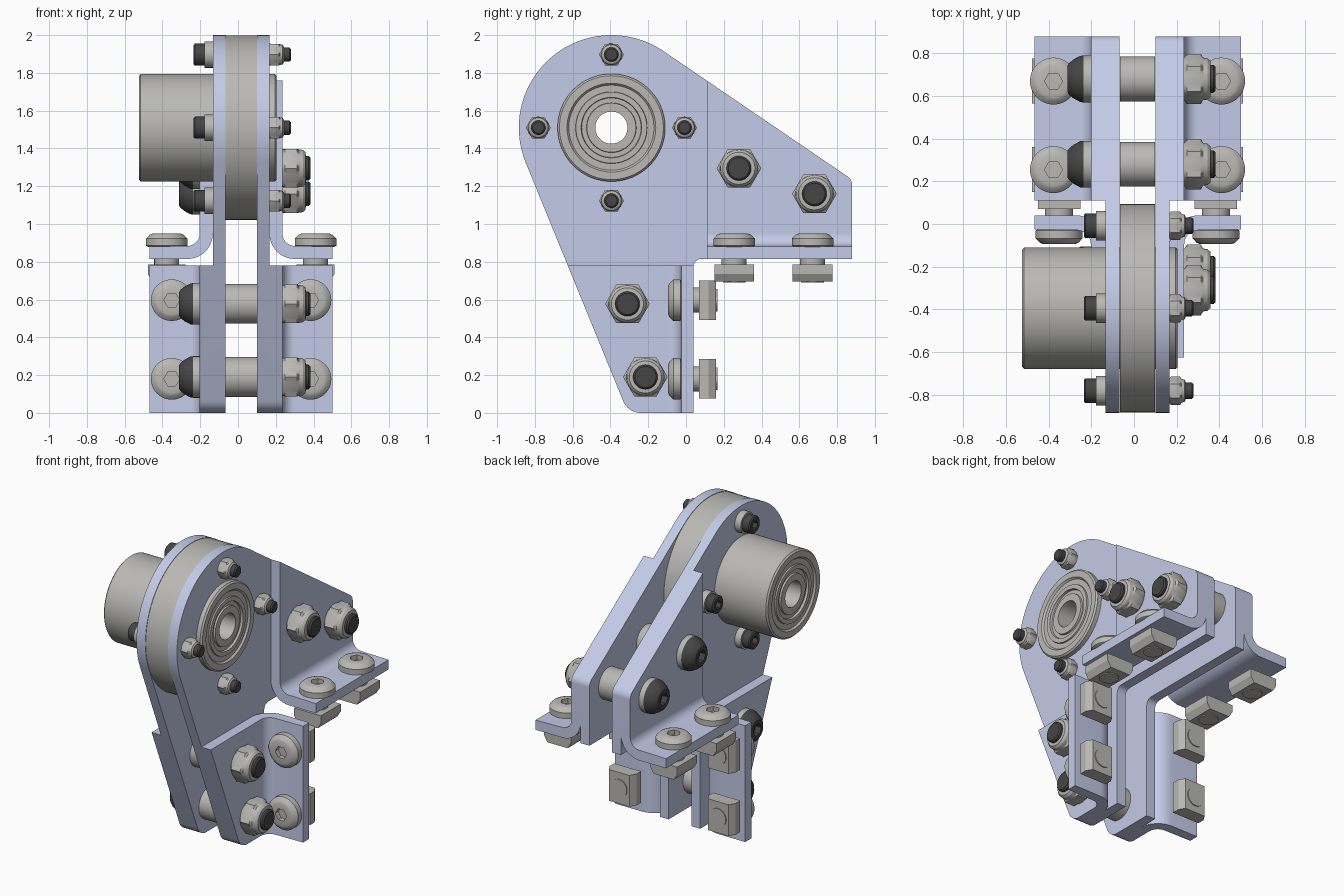
import bpy, bmesh, math
from mathutils import Vector

if "Cube" in bpy.data.objects:
    bpy.data.objects.remove(bpy.data.objects["Cube"])


def material(name, rgb):
    m = bpy.data.materials.new(name)
    m.use_nodes = True
    m.diffuse_color = (*rgb, 1)
    m.node_tree.nodes["Principled BSDF"].inputs["Base Color"].default_value = (*rgb, 1)
    return m


LAVENDER = material("lavender sheet metal", (0.59, 0.64, 0.86))
STEEL = material("grey steel", (0.49, 0.485, 0.46))
BLACK = material("black oxide", (0.06, 0.06, 0.06))


def finish(name, bm, mat):
    bmesh.ops.recalc_face_normals(bm, faces=bm.faces)
    mesh = bpy.data.meshes.new(name)
    bm.to_mesh(mesh)
    bm.free()
    mesh.materials.append(mat)
    mesh.shade_smooth()
    mesh.set_sharp_from_angle(angle=math.radians(30))
    ob = bpy.data.objects.new(name, mesh)
    bpy.context.collection.objects.link(ob)
    return ob


def turned(name, profile, loc, direction, mat, closed=False, segs=48):
    """Revolve (height, radius, is_hex) points around a direction."""
    bm = bmesh.new()
    rings = []
    for h, r, *is_hex in profile:
        ring = []
        for i in range(segs):
            a = math.tau * i / segs
            k = r
            if is_hex:
                k = r * math.cos(math.pi / 6) / math.cos(a % (math.pi / 3) - math.pi / 6)
            ring.append(bm.verts.new((k * math.cos(a), k * math.sin(a), h)))
        rings.append(ring)
    pairs = list(zip(rings, rings[1:]))
    if closed:
        pairs.append((rings[-1], rings[0]))
    else:
        bm.faces.new(rings[0])
        bm.faces.new(rings[-1])
    for p, q in pairs:
        for i in range(segs):
            j = (i + 1) % segs
            bm.faces.new((p[i], p[j], q[j], q[i]))
    ob = finish(name, bm, mat)
    ob.location = loc
    ob.rotation_mode = 'QUATERNION'
    ob.rotation_quaternion = Vector(direction).to_track_quat('Z', 'Y')
    return ob


def prism(name, loops, to3d, depth, mat):
    """Fill 2D loops (outline, then holes) and extrude them."""
    bm = bmesh.new()
    edges = []
    for loop in loops:
        vs = [bm.verts.new(to3d(*p)) for p in loop]
        edges += [bm.edges.new((vs[i - 1], vs[i])) for i in range(len(vs))]
    bmesh.ops.triangle_fill(bm, edges=edges, use_beauty=True)
    out = bmesh.ops.extrude_face_region(bm, geom=bm.faces[:])["geom"]
    bmesh.ops.translate(bm, vec=depth, verts=[v for v in out if isinstance(v, bmesh.types.BMVert)])
    return finish(name, bm, mat)


def arc(c, r, a0, a1, n):
    return [(c[0] + r * math.cos(a0 + (a1 - a0) * i / n),
             c[1] + r * math.sin(a0 + (a1 - a0) * i / n)) for i in range(n + 1)]


def fillet(prev, corner, nxt, r):
    p, c, n = Vector(prev), Vector(corner), Vector(nxt)
    u, v = (p - c).normalized(), (n - c).normalized()
    half = u.angle(v) / 2
    centre = c + (u + v).normalized() * (r / math.sin(half))
    a = c + u * (r / math.tan(half)) - centre
    b = c + v * (r / math.tan(half)) - centre
    pts = []
    for i in range(9):
        w = a.lerp(b, i / 8).normalized() * r + centre
        pts.append((w.x, w.y))
    return pts


# Shared layout: side plates mirror about MID, hub is centred on HUB (y, z)
MID = 0.0165
HUB, RIM = (-0.395, 1.51), 0.49
NOSE, TOE = (0.88, 1.235), (-0.307, 0)
BACK, FOOT_Y, SHELF_Z, LOW_TOP, UP_Y = 0.88, 0.04, 0.815, 0.78, 0.11
PLATE_IN, PLATE_OUT, WEB_OUT, FLANGE_END = 0.084, 0.150, 0.219, 0.484
BEND = 0.134


def tangent_angle(p, sign):
    d = Vector(p) - Vector(HUB)
    return math.atan2(d.y, d.x) + sign * math.acos(RIM / d.length)


a_nose, a_toe = tangent_angle(NOSE, 1), tangent_angle(TOE, -1) + math.tau
rim = arc(HUB, RIM, a_nose, a_toe, 48)
t_nose, t_toe = rim[0], rim[-1]
nose_round = fillet((BACK, SHELF_Z), NOSE, t_nose, 0.06)
toe_round = fillet(t_toe, TOE, (FOOT_Y, 0), 0.1)
notch = fillet((FOOT_Y, 0), (FOOT_Y, SHELF_Z), (BACK, SHELF_Z), 0.04)
plate_outline = rim + toe_round + [(FOOT_Y, 0)] + notch + [(BACK, SHELF_Z)] + nose_round
hub_hole = arc(HUB, 0.28, 0, math.tau, 48)[:-1]

# Bracket webs follow the plate edges
f = (UP_Y - NOSE[0]) / (t_nose[0] - NOSE[0])
upper_web = [(UP_Y, SHELF_Z + BEND), (BACK, SHELF_Z + BEND)] + nose_round
upper_web.append((UP_Y, NOSE[1] + f * (t_nose[1] - NOSE[1])))
f = LOW_TOP / t_toe[1]
lower_web = [(TOE[0] + f * (t_toe[0] - TOE[0]), LOW_TOP)] + toe_round
lower_web += [(FOOT_Y - BEND, 0), (FOOT_Y - BEND, LOW_TOP)]
centre = (PLATE_OUT + BEND, BEND)
flange = arc(centre, BEND, math.pi, 1.5 * math.pi, 10) + [(FLANGE_END, 0), (FLANGE_END, 0.065)]
flange += arc(centre, 0.065, 1.5 * math.pi, math.pi, 10)

# Fastener profiles
BUTTON = [(0, 0.095), (0.008, 0.11), (0.045, 0.11), (0.066, 0.09), (0.072, 0.075),
          (0.072, 0.042, 1), (0.04, 0.042, 1)]
T_NUT = [(-0.1, 0), (0.1, 0), (0.1, 0.05), (0.075, 0.09), (-0.075, 0.09), (-0.1, 0.05)]


def flange_bolt(tag, loc, up, row):
    """Button screw through a flange with a slot nut on the far side."""
    loc, up, row = Vector(loc), Vector(up), Vector(row)
    turned(tag + "_screw_head", BUTTON, loc + up * 0.062, up, STEEL)
    turned(tag + "_screw_shank", [(-0.005, 0.066), (0.04, 0.066)], loc, -up, STEEL)
    across = up.cross(row)
    start = loc - up * 0.03 - row * 0.105
    prism(tag + "_slot_nut", [T_NUT], lambda a, b: start + across * a - up * b, row * 0.21, STEEL)
    turned(tag + "_screw_tip", [(0.11, 0.06), (0.126, 0.06)], loc, -up, STEEL)


for s, side in ((1, "left"), (-1, "right")):
    def on_side(u, side_sign=s):
        return MID + side_sign * u

    # Side plates and bracket sheets
    prism(side + "_side_plate", [plate_outline, hub_hole],
          lambda y, z: (on_side(PLATE_IN), y, z), (s * (PLATE_OUT - PLATE_IN), 0, 0), LAVENDER)
    for tag, web in (("upper", upper_web), ("lower", lower_web)):
        prism(f"{side}_{tag}_bracket_web", [web], lambda y, z: (on_side(PLATE_OUT), y, z),
              (s * (WEB_OUT - PLATE_OUT), 0, 0), LAVENDER)
    prism(side + "_upper_bracket_flange", [flange],
          lambda u, v: (on_side(u), UP_Y, SHELF_Z + v), (0, BACK - UP_Y, 0), LAVENDER)
    prism(side + "_lower_bracket_flange", [flange],
          lambda u, v: (on_side(u), FOOT_Y - v, 0), (0, 0, LOW_TOP), LAVENDER)

    # Flange screws
    for y in (0.255, 0.67):
        flange_bolt(side + "_upper", (on_side(0.394), y, SHELF_Z), (0, 0, 1), (0, 1, 0))
    for z in (0.18, 0.597):
        flange_bolt(side + "_lower", (on_side(0.3675), FOOT_Y, z), (0, -1, 0), (0, 0, 1))

# Hub: spacer disc and stepped bearing housing with a through bore
turned("spacer_disc", [(-0.083, 0.27), (-0.083, 0.488), (0.083, 0.488), (0.083, 0.27)],
       (MID, *HUB), (1, 0, 0), STEEL, closed=True, segs=96)
steps = [(0, 0.275), (0, 0.235), (0.012, 0.225), (0.012, 0.19), (0.003, 0.188), (0.003, 0.16),
         (0.018, 0.157), (0.018, 0.132), (0.006, 0.13), (0.006, 0.085)]
X0, X1 = -0.525, 0.205
housing = [(X0 + d, r) for d, r in reversed(steps)] + [(X0 + 0.01, 0.285), (X1 - 0.01, 0.285)]
housing += [(X1 - d, r) for d, r in steps]
turned("bearing_housing", housing, (0, *HUB), (1, 0, 0), STEEL, closed=True, segs=96)

# Four small screws around the hub
for i in range(4):
    a = i * math.pi / 2
    yz = (HUB[0] + 0.387 * math.cos(a), HUB[1] + 0.387 * math.sin(a))
    left, right = (on_side(PLATE_OUT, 1), *yz), (on_side(PLATE_OUT, -1), *yz)
    turned("small_washer", [(0, 0.07), (0.045, 0.07)], right, (-1, 0, 0), STEEL)
    turned("small_screw_head", [(0.045, 0.058), (0.095, 0.058), (0.102, 0.05), (0.102, 0.03, 1),
                                (0.07, 0.03, 1)], right, (-1, 0, 0), BLACK)
    turned("small_nut", [(0, 0.058), (0.006, 0.066, 1), (0.05, 0.066, 1), (0.056, 0.055),
                         (0.07, 0.052), (0.076, 0.042)], left, (1, 0, 0), STEEL)
    turned("small_screw_end", [(0.07, 0.038), (0.105, 0.038), (0.113, 0.03)], left, (1, 0, 0), BLACK)

# Four large through bolts with spacer tubes and lock nuts
for yz in ((0.28, 1.295), (0.68, 1.16), (-0.31, 0.577), (-0.215, 0.19)):
    left, right = (on_side(WEB_OUT, 1), *yz), (on_side(WEB_OUT, -1), *yz)
    turned("spacer_tube", [(-0.083, 0.105), (0.083, 0.105)], (MID, *yz), (1, 0, 0), STEEL)
    turned("large_washer", [(0, 0.11), (0.035, 0.11)], right, (-1, 0, 0), STEEL)
    turned("large_bolt_head", [(0.035, 0.11), (0.05, 0.108), (0.08, 0.092), (0.1, 0.076),
                               (0.11, 0.062), (0.11, 0.042, 1), (0.07, 0.042, 1)],
           right, (-1, 0, 0), BLACK)
    turned("large_lock_nut", [(0, 0.1), (0.012, 0.118, 1), (0.078, 0.118, 1), (0.088, 0.1),
                              (0.108, 0.097), (0.122, 0.085), (0.124, 0.066)],
           left, (1, 0, 0), STEEL)
    turned("large_bolt_end", [(0.11, 0.065), (0.138, 0.065), (0.147, 0.056)], left, (1, 0, 0), BLACK)
